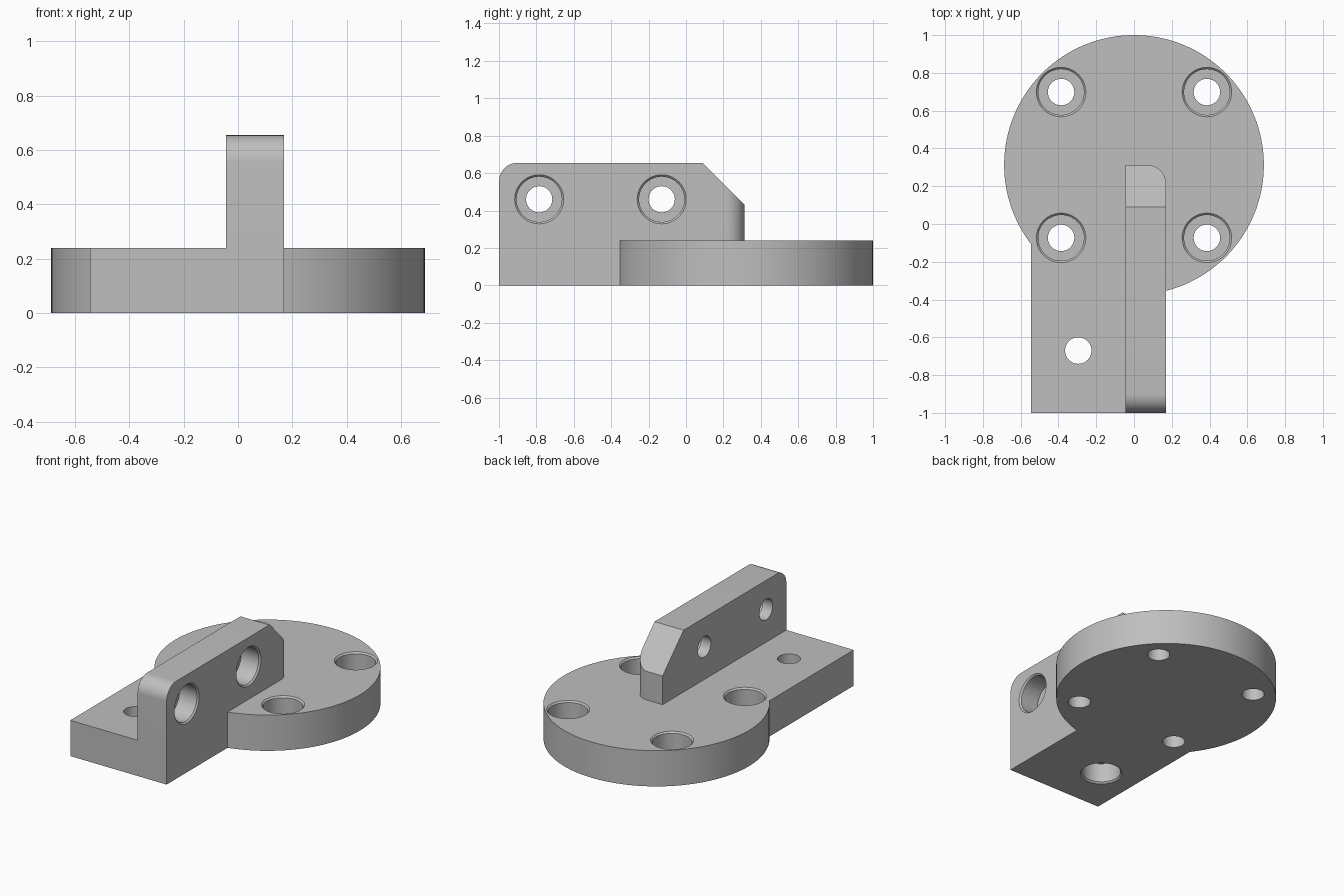
import bpy, bmesh, math
from mathutils import Matrix, Vector

old = bpy.data.objects.get("Cube")
if old:
    bpy.data.objects.remove(old, do_unlink=True)

grey = bpy.data.materials.new("machined grey")
grey.use_nodes = True
colour = (0.52, 0.52, 0.52, 1)
grey.diffuse_color = colour
grey.node_tree.nodes["Principled BSDF"].inputs["Base Color"].default_value = colour

PLATE = 0.24              # thickness of disc and arm
WALL = (-0.045, 0.17)     # wall left and right faces
TOP = 0.655
DISC_Y, DISC_R = 0.3125, 0.6875


def finish(name, bm):
    bmesh.ops.recalc_face_normals(bm, faces=bm.faces)
    mesh = bpy.data.meshes.new(name)
    bm.to_mesh(mesh)
    bm.free()
    mesh.materials.append(grey)
    obj = bpy.data.objects.new(name, mesh)
    bpy.context.collection.objects.link(obj)
    return obj


def prism(name, points, vector):
    """Extrude a closed outline along a vector."""
    bm = bmesh.new()
    face = bm.faces.new([bm.verts.new(p) for p in points])
    new = bmesh.ops.extrude_face_region(bm, geom=[face])["geom"]
    verts = [g for g in new if isinstance(g, bmesh.types.BMVert)]
    bmesh.ops.translate(bm, verts=verts, vec=vector)
    bm.faces.ensure_lookup_table()
    if len([f for f in bm.faces if len(f.verts) == len(points)]) < 2:
        bm.faces.new(list(face.verts))
    return finish(name, bm)


def lathe(name, profile, matrix, steps=64):
    """Closed solid of revolution from (radius, height) rings."""
    bm = bmesh.new()
    rings = []
    for r, h in profile:
        rings.append([bm.verts.new((r * math.cos(a), r * math.sin(a), h))
                      for a in (math.tau * i / steps for i in range(steps))])
    for low, high in zip(rings, rings[1:]):
        for i in range(steps):
            j = (i + 1) % steps
            bm.faces.new((low[i], low[j], high[j], high[i]))
    bm.faces.new(rings[0])
    bm.faces.new(rings[-1])
    bm.transform(matrix)
    return finish(name, bm)


def arc(cx, cy, r, start, end, steps=12):
    angles = [math.radians(start + (end - start) * i / steps) for i in range(steps + 1)]
    return [(cx + r * math.cos(a), cy + r * math.sin(a)) for a in angles]


def combine(target, other, operation):
    mod = target.modifiers.new(operation.lower(), "BOOLEAN")
    mod.operation, mod.object, mod.solver = operation, other, "EXACT"
    bpy.context.view_layer.objects.active = target
    bpy.ops.object.modifier_apply(modifier=mod.name)
    bpy.data.objects.remove(other, do_unlink=True)


# Round flange
bracket = lathe("flange_bracket", [(DISC_R, 0), (DISC_R, PLATE)],
                Matrix.Translation((0, DISC_Y, 0)), 128)

# Flat arm
x0, x1 = -0.545, WALL[1]
arm = prism("arm", [(x0, -1, 0), (x1, -1, 0), (x1, 0.25, 0), (x0, 0.25, 0)],
            Vector((0, 0, PLATE)))
combine(bracket, arm, "UNION")

# Upright wall: rounded front corner, sloped back, rounded vertical back edge
side = [(-1, 0), (0.5, 0), (0.5, 0.245), (0.09, TOP)]
side += arc(-0.9, TOP - 0.1, 0.1, 90, 180)
wall = prism("wall", [(WALL[0], y, z) for y, z in side], Vector((0.4, 0, 0)))
plan = [(-0.3, -1.2), (WALL[1], -1.2)]
plan += arc(WALL[1] - 0.1, DISC_Y - 0.1, 0.1, 0, 90) + [(-0.3, DISC_Y)]
trim = prism("wall_trim", [(x, y, -0.2) for x, y in plan], Vector((0, 0, 1.2)))
combine(wall, trim, "INTERSECT")
combine(bracket, wall, "UNION")

# Counterbored screw holes, sunk down the local z axis from each surface
bore = [(0.07, -0.4), (0.07, -0.14), (0.121, -0.14), (0.121, -0.01), (0.141, 0.01)]
seats = [Matrix.Translation((x, DISC_Y + y, PLATE))
         for x in (-0.386, 0.386) for y in (-0.386, 0.386)]
seats += [Matrix.Translation((WALL[1], y, 0.46)) @ Matrix.Rotation(math.pi / 2, 4, "Y")
          for y in (-0.785, -0.13)]
seats.append(Matrix.Translation((-0.295, -0.67, 0)) @ Matrix.Rotation(math.pi, 4, "X"))
for seat in seats:
    combine(bracket, lathe("hole_cutter", bore, seat), "DIFFERENCE")

# Smooth the round walls, keep the machined edges crisp
bpy.ops.object.select_all(action="DESELECT")
bracket.select_set(True)
bpy.context.view_layer.objects.active = bracket
bpy.ops.object.shade_smooth_by_angle(angle=math.radians(25))
